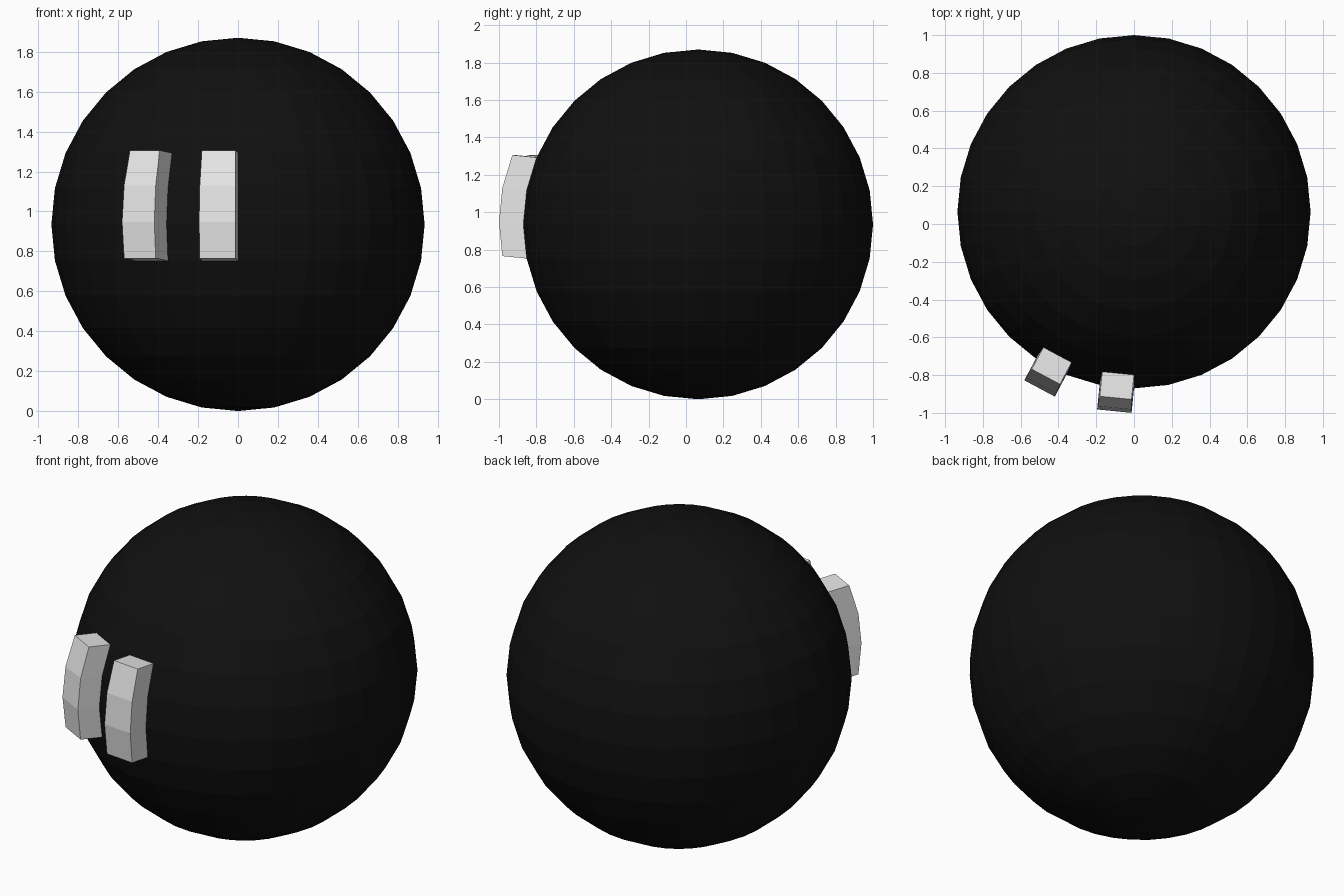
import bpy, bmesh
from math import atan2, hypot, degrees
from mathutils import Vector

RADIUS = 0.935
DEPTH = 0.131
CENTRE = Vector((0, 0.065, RADIUS))
STEP = 11.25  # degrees per face

cube = bpy.data.objects.get("Cube")
if cube:
    bpy.data.objects.remove(cube)


def material(name, value):
    m = bpy.data.materials.new(name)
    m.use_nodes = True
    colour = (value, value, value, 1)
    m.diffuse_color = colour
    m.node_tree.nodes["Principled BSDF"].inputs["Base Color"].default_value = colour
    return m


def ball_mesh():
    bm = bmesh.new()
    bmesh.ops.create_uvsphere(bm, u_segments=32, v_segments=16, radius=RADIUS)
    return bm


def add_object(name, bm, mat):
    bm.normal_update()
    mesh = bpy.data.meshes.new(name)
    bm.to_mesh(mesh)
    bm.free()
    mesh.materials.append(mat)
    obj = bpy.data.objects.new(name, mesh)
    obj.location = CENTRE
    bpy.context.collection.objects.link(obj)
    return obj


def raised_bar(name, column, mat):
    """Three stacked ball faces in one column, pushed straight outward."""
    bm = ball_mesh()

    def in_bar(face):
        c = face.calc_center_median()
        azimuth = degrees(atan2(-c.x, -c.y)) / STEP
        height = degrees(atan2(c.z, hypot(c.x, c.y))) / STEP
        return column < azimuth < column + 1 and -1 < height < 2

    bmesh.ops.delete(bm, geom=[f for f in bm.faces if not in_bar(f)], context="FACES")
    bm.normal_update()
    direction = sum((f.normal for f in bm.faces), Vector()).normalized()
    out = bmesh.ops.extrude_face_region(bm, geom=bm.faces[:], use_keep_orig=True)
    moved = [v for v in out["geom"] if isinstance(v, bmesh.types.BMVert)]
    bmesh.ops.translate(bm, verts=moved, vec=direction * DEPTH)
    bmesh.ops.recalc_face_normals(bm, faces=bm.faces[:])
    return add_object(name, bm, mat)


black = material("black", 0.005)
white = material("white", 0.8)

# Faceted ball body
add_object("ball_body", ball_mesh(), black)

# Two raised bars on the front, right of the middle
raised_bar("inner_bar", 0, white)
raised_bar("outer_bar", 2, white)
